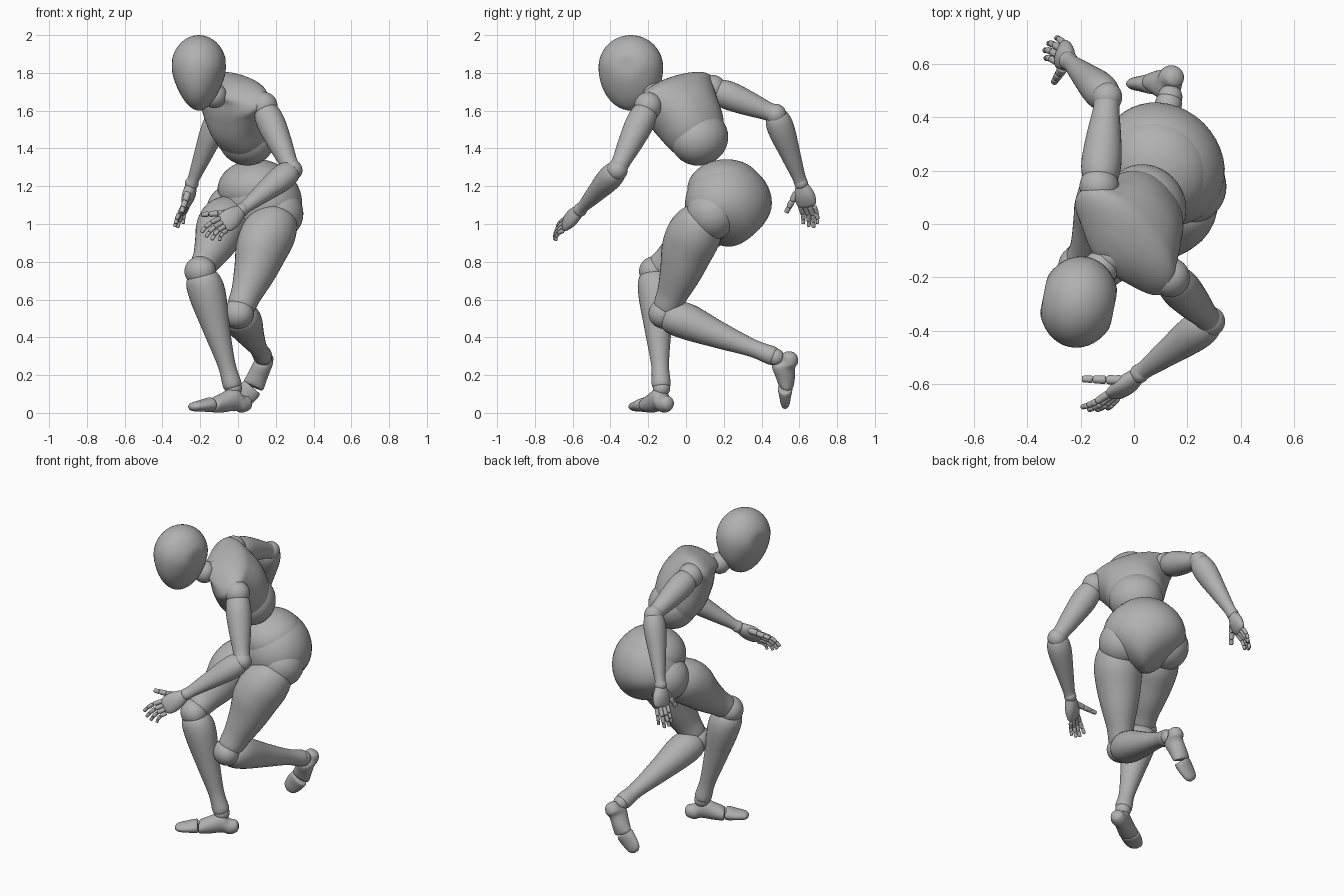
import bpy, bmesh, math
from mathutils import Vector

cube = bpy.data.objects.get("Cube")
if cube:
    bpy.data.objects.remove(cube, do_unlink=True)

grey = bpy.data.materials.new("mid_grey")
grey.use_nodes = True
COLOR = (0.44, 0.44, 0.44, 1)
grey.diffuse_color = COLOR
grey.node_tree.nodes["Principled BSDF"].inputs["Base Color"].default_value = COLOR


def finish(name, bm):
    bmesh.ops.recalc_face_normals(bm, faces=bm.faces)
    for face in bm.faces:
        face.smooth = True
    mesh = bpy.data.meshes.new(name)
    bm.to_mesh(mesh)
    bm.free()
    mesh.materials.append(grey)
    obj = bpy.data.objects.new(name, mesh)
    bpy.context.collection.objects.link(obj)
    return obj


def frame(axis, side):
    """Side, front and long axes of a part."""
    w = Vector(axis).normalized()
    s = Vector(side)
    s = (s - w * s.dot(w)).normalized()
    return s, s.cross(w), w


def smooth_profile(rows, steps=5):
    """Catmull-Rom through the given sections."""
    rows = [Vector(r) for r in rows]
    ext = [rows[0]] + rows + [rows[-1]]
    out = []
    for p0, p1, p2, p3 in zip(ext, ext[1:], ext[2:], ext[3:]):
        for k in range(steps):
            t = k / steps
            out.append(p1 + (p2 - p0) * (t / 2) + (p0 * 2 - p1 * 5 + p2 * 4 - p3) * (t * t / 2)
                       + (p1 * 3 - p0 - p2 * 3 + p3) * (t ** 3 / 2))
    return out + [rows[-1]]


def limb(name, a, b, rows, side=(1, 0, 0), power=1.0, sides=32):
    """Loft of oval sections (position, side radius, front radius, front offset)."""
    a, b = Vector(a), Vector(b)
    s, f, w = frame(b - a, side)
    bm = bmesh.new()
    rings = []
    for t, rs, rf, off in smooth_profile(rows):
        ring = []
        for i in range(sides):
            ang = math.tau * i / sides
            c, d = math.cos(ang), math.sin(ang)
            c = math.copysign(abs(c) ** power, c)
            d = math.copysign(abs(d) ** power, d)
            ring.append(bm.verts.new(a + (b - a) * t + s * (c * max(rs, .002))
                                     + f * (d * max(rf, .002) + off)))
        rings.append(ring)
    for r0, r1 in zip(rings, rings[1:]):
        for i in range(sides):
            j = (i + 1) % sides
            bm.faces.new((r0[i], r0[j], r1[j], r1[i]))
    bm.faces.new(rings[0])
    bm.faces.new(rings[-1])
    return finish(name, bm)


def ball(name, center, radii, axis=(0, 0, 1), side=(1, 0, 0), shape=None):
    """Ellipsoid with radii along side, front and long axes; shape edits the unit sphere."""
    if not isinstance(radii, tuple):
        radii = (radii,) * 3
    s, f, w = frame(axis, side)
    bm = bmesh.new()
    bmesh.ops.create_uvsphere(bm, u_segments=40, v_segments=24, radius=1)
    for v in bm.verts:
        p = shape(v.co.copy()) if shape else v.co.copy()
        v.co = Vector(center) + s * p.x * radii[0] + f * p.y * radii[1] + w * p.z * radii[2]
    return finish(name, bm)


# Head: egg with a narrow chin and flattened temples
def head_shape(p):
    if p.z < 0:
        p.x *= 1 + .25 * p.z
        p.z *= 1.35
    p.x = max(-.92, min(.92, p.x))
    return p


ball("head", (-.207, -.292, 1.83), (.146, .172, .17), side=(1, -.2, 0), shape=head_shape)
ball("neck", (-.125, -.165, 1.68), .066)

# Chest, lower ribs and pelvis
SHOULDERS = Vector((.59, -.77, -.2))
SPINE = Vector((-.42, -.57, .71)).normalized()
CHEST = Vector((0, -.03, 1.67))
limb("chest", CHEST, CHEST + SPINE,
     [(-.3, .06, .05, .11), (-.275, .12, .11, .09), (-.2, .165, .15, .07), (-.1, .19, .168, .05),
      (0, .23, .15, .03), (.05, .255, .13, .022), (.09, .215, .10, .025), (.125, .11, .07, .05),
      (.14, .04, .03, .065)],
     side=SHOULDERS, power=.9, sides=48)
ball("lower_ribs", (.045, .07, 1.455), (.16, .145, .145), SPINE, SHOULDERS)
ball("neck_base", (-.085, -.12, 1.68), .06)


def pelvis_shape(p):
    if p.z < 0:
        p.x *= 1 - .6 * p.z * p.z
    return p


HIPS = (1, -1, 0)
ball("pelvis", (.11, .225, 1.105), (.245, .215, .225), (-.05, -.05, 1), HIPS, pelvis_shape)
ball("waist", (.09, .205, 1.19), (.205, .193, .152), (-.1, -.1, 1), HIPS)

# Arms
UPPER = [(0, .02, .02, 0), (.06, .06, .06, 0), (.25, .075, .075, 0), (.55, .066, .066, 0),
         (.85, .05, .05, 0), (.97, .046, .046, 0), (1, .015, .015, 0)]
FORE = [(-.05, .025, .025, 0), (.03, .06, .056, 0), (.22, .071, .065, 0), (.6, .052, .048, 0),
        (.9, .036, .032, 0), (1, .034, .03, 0), (1.02, .01, .01, 0)]
PALM = [(-.08, .012, .01, 0), (.05, .032, .027, 0), (.5, .055, .034, 0), (.9, .053, .023, 0), (1.05, .035, .01, 0)]
BONE = [(0, .4, .4, 0), (.08, .9, .9, 0), (.5, .9, .9, 0), (.9, .82, .82, 0), (1, .3, .3, 0)]


def finger(name, a, b, bend, r):
    """Three joints curving from knuckle to tip."""
    a, b, bend = Vector(a), Vector(b), Vector(bend)
    pts = [a + (b - a) * t + bend * (4 * t * (1 - t)) for t in (0, .42, .74, 1)]
    for k, (p, q) in enumerate(zip(pts, pts[1:])):
        size = r * (1 - .13 * k)
        limb(f"{name}_{k + 1}", p, q, [(t, x * size, y * size, o) for t, x, y, o in BONE], (.3, 1, .2), sides=12)


def arm(tag, shoulder, elbow, wrist, knuckles, tips, thumb, bend):
    ball(tag + "_shoulder", shoulder, .074)
    limb(tag + "_upper_arm", shoulder, elbow, UPPER, (1, 1, 0))
    ball(tag + "_elbow", elbow, .056)
    limb(tag + "_forearm", elbow, wrist, FORE, (0, 1, 1))
    ball(tag + "_wrist", wrist, .036)
    first, last = Vector(knuckles[0]), Vector(knuckles[1])
    limb(tag + "_palm", wrist, (first + last) / 2, PALM, last - first)
    for i, label in enumerate(("index", "middle", "ring", "little")):
        base = first.lerp(last, i / 3)
        finger(f"{tag}_{label}", base, tips[i], bend, .0155 if i < 3 else .013)
    finger(tag + "_thumb", thumb[0], thumb[1], (0, 0, 0), .02)


arm("left", (.135, -.2, 1.625), (.285, -.365, 1.285), (.02, -.56, 1.075),
    [(-.095, -.635, 1.03), (-.06, -.65, .965)],
    [(-.195, -.685, .955), (-.17, -.695, .93), (-.14, -.695, .915), (-.1, -.69, .91)],
    [(-.04, -.585, 1.06), (-.195, -.58, 1.05)], (-.005, -.01, .01))
arm("right", (-.13, .14, 1.715), (-.1, .475, 1.58), (-.245, .61, 1.215),
    [(-.285, .605, 1.095), (-.265, .68, 1.095)],
    [(-.33, .62, 1.0), (-.335, .65, .985), (-.32, .675, .98), (-.29, .695, 1.0)],
    [(-.265, .585, 1.165), (-.3, .53, 1.06)], (-.008, .008, 0))

# Legs
THIGH = [(-.03, .05, .05, 0), (.03, .11, .11, -.005), (.2, .14, .145, -.015), (.4, .132, .14, -.02),
         (.6, .108, .112, -.005), (.8, .08, .085, 0), (.95, .07, .07, 0), (1.02, .03, .03, 0)]
SHIN = [(-.03, .03, .03, 0), (.05, .088, .082, 0), (.2, .1, .095, .005), (.5, .072, .07, 0),
        (.8, .047, .047, 0), (.97, .05, .05, 0), (1, .03, .03, 0)]
FOOT = [(-.12, .015, .015, 0), (-.05, .036, .036, 0), (.15, .048, .048, 0), (.35, .05, .062, .025),
        (.7, .053, .052, .008), (.97, .056, .038, -.004), (1, .04, .02, -.004)]
TOES = [(0, .04, .02, 0), (.05, .056, .038, 0), (.45, .056, .031, 0), (.85, .042, .023, 0), (1, .015, .01, 0)]


def leg(tag, hip, knee, ankle, heel, ball_of_foot, toe, foot_side, fat):
    limb(tag + "_thigh", hip, knee, [(t, x * fat, y * fat, o) for t, x, y, o in THIGH], HIPS)
    ball(tag + "_knee", knee, (.087, .08, .08), side=HIPS)
    limb(tag + "_shin", knee, ankle, SHIN, HIPS)
    ball(tag + "_ankle", ankle, .046)
    limb(tag + "_foot", heel, ball_of_foot, FOOT, foot_side)
    gap = (Vector(toe) - Vector(ball_of_foot)) * .04
    limb(tag + "_toes", Vector(ball_of_foot) + gap, toe, TOES, foot_side)
    ball(tag + "_hip", Vector(hip) + Vector((-.01, .04, 0)), .138)


leg("left", (.218, .1, 1.055), (0, -.115, .525), (.135, .475, .295),
    (.15, .55, .3), (.08, .525, .14), (-.01, .525, .035), (-1, 0, .5), 1)
leg("right", (-.02, .21, 1.07), (-.2, -.165, .75), (-.025, -.13, .13),
    (.045, -.1, .05), (-.135, -.205, .045), (-.255, -.28, .03), (-.5, .85, 0), .95)
